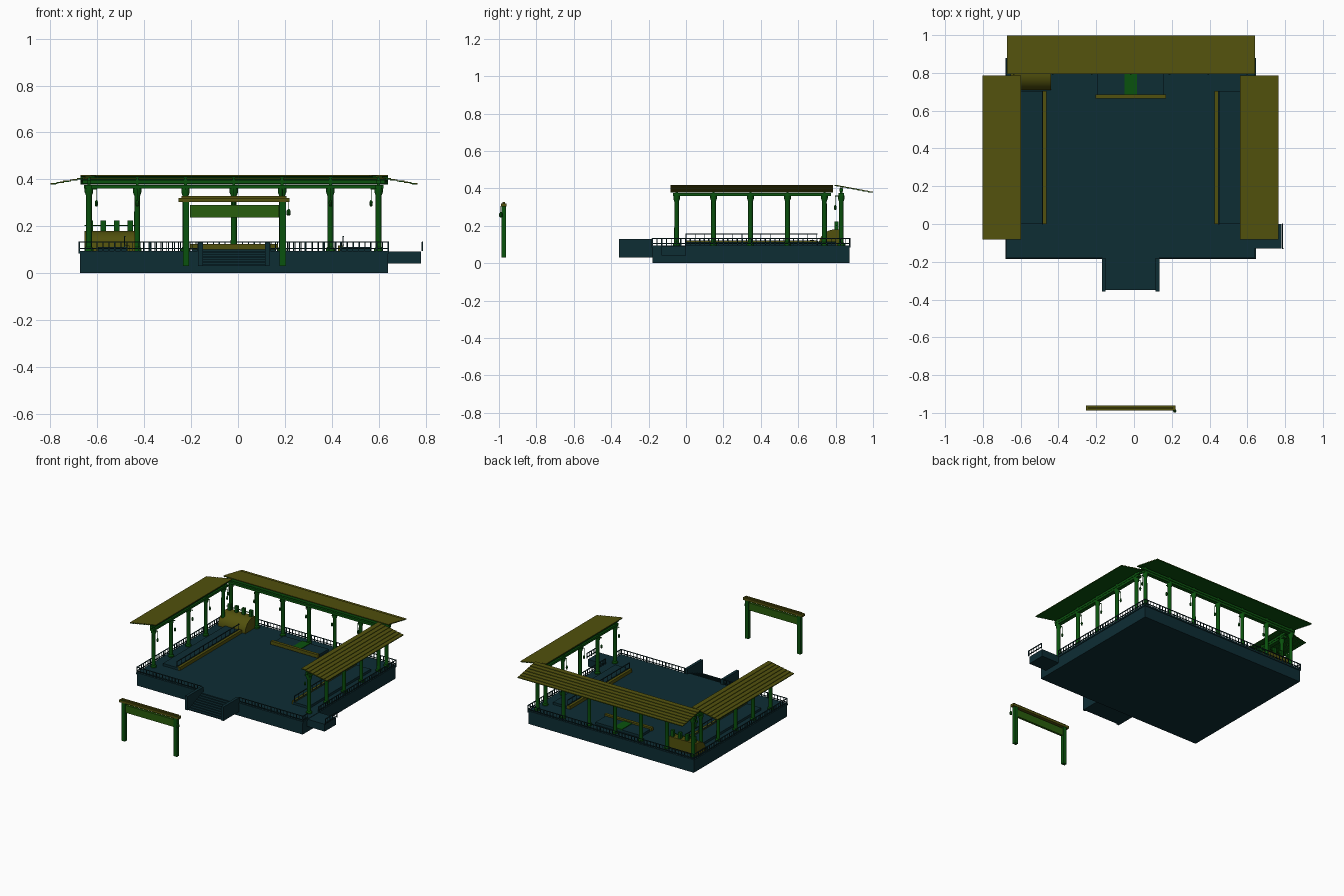
import bpy, bmesh, math
from mathutils import Matrix, Vector

if "Cube" in bpy.data.objects:
    bpy.data.objects.remove(bpy.data.objects["Cube"])

CX = -0.0175      # symmetry line of the pavilion
FLOOR = 0.095


def mat(name, col):
    m = bpy.data.materials.new(name)
    m.diffuse_color = (*col, 1)
    m.use_nodes = True
    m.node_tree.nodes["Principled BSDF"].inputs["Base Color"].default_value = m.diffuse_color
    return m


STONE = mat("stone", (0.004, 0.026, 0.034))
RAIL = mat("rail", (0.004, 0.024, 0.028))
WOOD = mat("green_wood", (0.003, 0.085, 0.004))
ROOF = mat("olive_roof", (0.085, 0.083, 0.004))
BOARD = mat("light_green_board", (0.022, 0.11, 0.004))


def finish(bm, name, m, smooth=False):
    bmesh.ops.recalc_face_normals(bm, faces=bm.faces)
    me = bpy.data.meshes.new(name)
    bm.to_mesh(me)
    bm.free()
    me.materials.append(m)
    ob = bpy.data.objects.new(name, me)
    bpy.context.collection.objects.link(ob)
    if smooth:
        bpy.context.view_layer.objects.active = ob
        ob.select_set(True)
        bpy.ops.object.shade_smooth_by_angle(angle=math.radians(35))
        ob.select_set(False)
    return ob


def add_box(bm, x0, x1, y0, y1, z0, z1):
    c = Matrix.Translation(((x0 + x1) / 2, (y0 + y1) / 2, (z0 + z1) / 2))
    bmesh.ops.create_cube(bm, size=1, matrix=c @ Matrix.Diagonal((x1 - x0, y1 - y0, z1 - z0, 1)))


def boxes(name, m, items):
    bm = bmesh.new()
    for it in items:
        add_box(bm, *it)
    return finish(bm, name, m)


def lathe(bm, x, y, profile, n=12):
    rings = [[bm.verts.new((x + r * math.cos(2 * math.pi * i / n), y + r * math.sin(2 * math.pi * i / n), z))
              for i in range(n)] for r, z in profile]
    for a, b in zip(rings, rings[1:]):
        for i in range(n):
            bm.faces.new((a[i], a[(i + 1) % n], b[(i + 1) % n], b[i]))
    bm.faces.new(rings[0])
    bm.faces.new(rings[-1])


def prism(bm, pts, a, b):
    """Extrude a closed list of 3D points from a to b (offset vectors)."""
    p = [bm.verts.new(Vector(v) + Vector(a)) for v in pts]
    q = [bm.verts.new(Vector(v) + Vector(b)) for v in pts]
    bm.faces.new(p)
    bm.faces.new(q)
    for i in range(len(p)):
        j = (i + 1) % len(p)
        bm.faces.new((p[i], p[j], q[j], q[i]))


# Platform with a slim lip and floor slab
boxes("platform", STONE, [(-0.675, 0.64, -0.18, 0.875, 0, 0.088),
                          (-0.68, 0.645, -0.185, 0.88, 0.083, FLOOR)])

# Front stairs with side walls
N = 9
boxes("front_steps", STONE, [(-0.155, 0.12, -0.35 + 0.17 * i / N, -0.18, 0.03, 0.03 + 0.065 * (i + 1) / N)
                             for i in range(N)])
boxes("stair_walls", STONE, [(-0.17, -0.15, -0.357, -0.18, 0.03, 0.13),
                             (0.115, 0.135, -0.357, -0.18, 0.03, 0.13)])

# Side landing at the right
boxes("side_landing", STONE, [(0.64, 0.78, -0.13, 0.0, 0.04, 0.092)])


# Railings: thin posts with top and bottom bars
def railing(bm, p, q, z0=FLOOR, z1=0.132, step=0.025, t=0.0018):
    p, q = Vector(p), Vector(q)
    n = max(1, round((q - p).length / step))
    for i in range(n + 1):
        v = p.lerp(q, i / n)
        w = t if i % 6 else t * 1.8
        add_box(bm, v.x - w, v.x + w, v.y - w, v.y + w, z0, z1)
    for z in (z1, z0 + 0.01):
        add_box(bm, min(p.x, q.x) - 0.003, max(p.x, q.x) + 0.003,
                min(p.y, q.y) - 0.003, max(p.y, q.y) + 0.003, z - 0.002, z + 0.002)


bm = bmesh.new()
for p, q in (((-0.677, -0.18), (-0.17, -0.18)), ((0.135, -0.18), (0.642, -0.18)),
             ((-0.677, -0.18), (-0.677, 0.876)), ((-0.677, 0.876), (0.642, 0.876)),
             ((0.642, 0.0), (0.642, 0.876)), ((0.642, -0.18), (0.642, -0.13)),
             ((0.787, -0.13), (0.787, 0.0))):
    railing(bm, p, q)
finish(bm, "outer_railing", RAIL)

# Columns with flared bases and capitals, lanterns on the inner side
XS = [-0.636 + 0.206 * i for i in range(7)]
YS = [-0.05 + 0.1975 * i for i in range(5)]
spots = [(x, 0.83, 0, -0.032) for x in XS]
spots += [(x, y, s * 0.032, 0) for x, s in ((XS[0], 1), (XS[-1], -1)) for y in YS]
col = [(0.019, FLOOR), (0.019, 0.104), (0.013, 0.112), (0.0125, 0.33), (0.018, 0.345), (0.018, 0.362)]
lamp = [(0.003, 0.284), (0.006, 0.288), (0.007, 0.3), (0.005, 0.308), (0.001, 0.312), (0.001, 0.362)]
bc, bl = bmesh.new(), bmesh.new()
for x, y, dx, dy in spots:
    lathe(bc, x, y, col)
    lathe(bl, x + dx, y + dy, lamp, 8)
    # bracket arm carrying the lantern
    add_box(bl, min(x, x + dx) - 0.002, max(x, x + dx) + 0.002,
            min(y, y + dy) - 0.002, max(y, y + dy) + 0.002, 0.357, 0.362)
finish(bc, "columns", WOOD, True)
finish(bl, "lanterns", WOOD, True)

# Beams over the columns
beams = []
for z0, z1, h, e in ((0.36, 0.376, 0.014, 0.02), (0.382, 0.398, 0.009, 0.028)):
    beams.append((XS[0] - e, XS[-1] + e, 0.83 - h, 0.83 + h, z0, z1))
    for x in (XS[0], XS[-1]):
        beams.append((x - h, x + h, -0.05 - e, 0.755 + e, z0, z1))
for x, y, dx, dy in spots:
    beams.append((x - 0.006, x + 0.006, y - 0.006, y + 0.006, 0.374, 0.405))
boxes("roof_beams", WOOD, beams)


# Roofs: stepped rows of boards going down outward, with a green underside
def roof(name, inner, out, along, length, rows=7, depth=0.204):
    o, inner = Vector(out), Vector(inner)
    w = depth / rows
    for part, m, top, bottom in (("boards", ROOF, 0, 0.003), ("underside", WOOD, 0.003, 0.006)):
        bm = bmesh.new()
        for i in range(rows):
            a, b = i * w, (i + 1) * w + 0.003 * (i < rows - 1)
            za = 0.418 - 0.038 * i / rows
            pts = [inner + o * d + Vector((0, 0, z)) for d, z in
                   ((a, za - top), (b, za - 0.002 - top), (b, za - 0.002 - bottom), (a, za - bottom))]
            prism(bm, pts, (0, 0, 0), Vector(along) * length)
        finish(bm, name + "_" + part, m)


roof("right_roof", (0.562, -0.083, 0), (1, 0, 0), (0, 1, 0), 0.87)
roof("left_roof", (-0.597, -0.083, 0), (-1, 0, 0), (0, 1, 0), 0.87)
roof("back_roof", (-0.672, 0.795, 0), (0, 1, 0), (1, 0, 0), 1.312)

# Raised side decks, edge strips and thin handrails, mirrored about CX
decks, strips = [], []
bm = bmesh.new()
for s in (-1, 1):
    e = [CX + s * v for v in (0.455, 0.58, 0.445, 0.468, 0.466)]
    decks.append((min(e[:2]), max(e[:2]), 0.0, 0.705, FLOOR, 0.112))
    strips.append((min(e[2:4]), max(e[2:4]), 0.0, 0.705, FLOOR, 0.118))
    railing(bm, (e[4], 0.0), (e[4], 0.7), 0.11, 0.156, 0.05, 0.0012)
finish(bm, "deck_handrails", RAIL)
# Back stage with its strip and runner
decks.append((-0.195, 0.16, 0.68, 0.8, FLOOR, 0.112))
strips.append((-0.205, 0.17, 0.664, 0.685, 0.1, 0.124))
boxes("raised_decks", STONE, decks)
boxes("edge_strips", ROOF, strips)
boxes("stage_runner", WOOD, [(-0.05, 0.015, 0.685, 0.8, 0.108, 0.116)])

# Rounded stand in the back left corner with small posts on top
bm = bmesh.new()
arc = [(0, 0.795 - 0.085 * math.cos(t), FLOOR + 0.005 + 0.08 * math.sin(t))
       for t in (math.pi / 2 * i / 10 for i in range(11))]
prism(bm, arc + [(0, 0.822, 0.18), (0, 0.822, FLOOR), (0, 0.71, FLOOR)], (-0.655, 0, 0), (-0.44, 0, 0))
finish(bm, "rounded_stand", ROOF, True)
boxes("stand_posts", WOOD, [(x - 0.011, x + 0.011, 0.795, 0.815, 0.178, 0.224)
                            for x in (-0.63, -0.575, -0.517, -0.46)]
      + [(-0.655, -0.44, 0.803, 0.807, 0.2, 0.205)])

# Entrance gate standing apart in front
boxes("gate_posts", WOOD, [(x - 0.0135, x + 0.0135, -0.986, -0.962, 0.03, 0.32) for x in (-0.222, 0.191)])
boxes("gate_beam", ROOF, [(-0.253, 0.22, -0.988, -0.96, 0.303, 0.32),
                          (-0.24, 0.207, -0.98, -0.968, 0.32, 0.328)])
boxes("gate_board", BOARD, [(-0.205, 0.175, -0.982, -0.966, 0.237, 0.29)])
bm = bmesh.new()
lathe(bm, 0.216, -0.99, [(0.005, 0.245), (0.009, 0.25), (0.009, 0.265), (0.004, 0.272), (0.0012, 0.275), (0.0012, 0.305)], 8)
finish(bm, "gate_lantern", WOOD, True)
